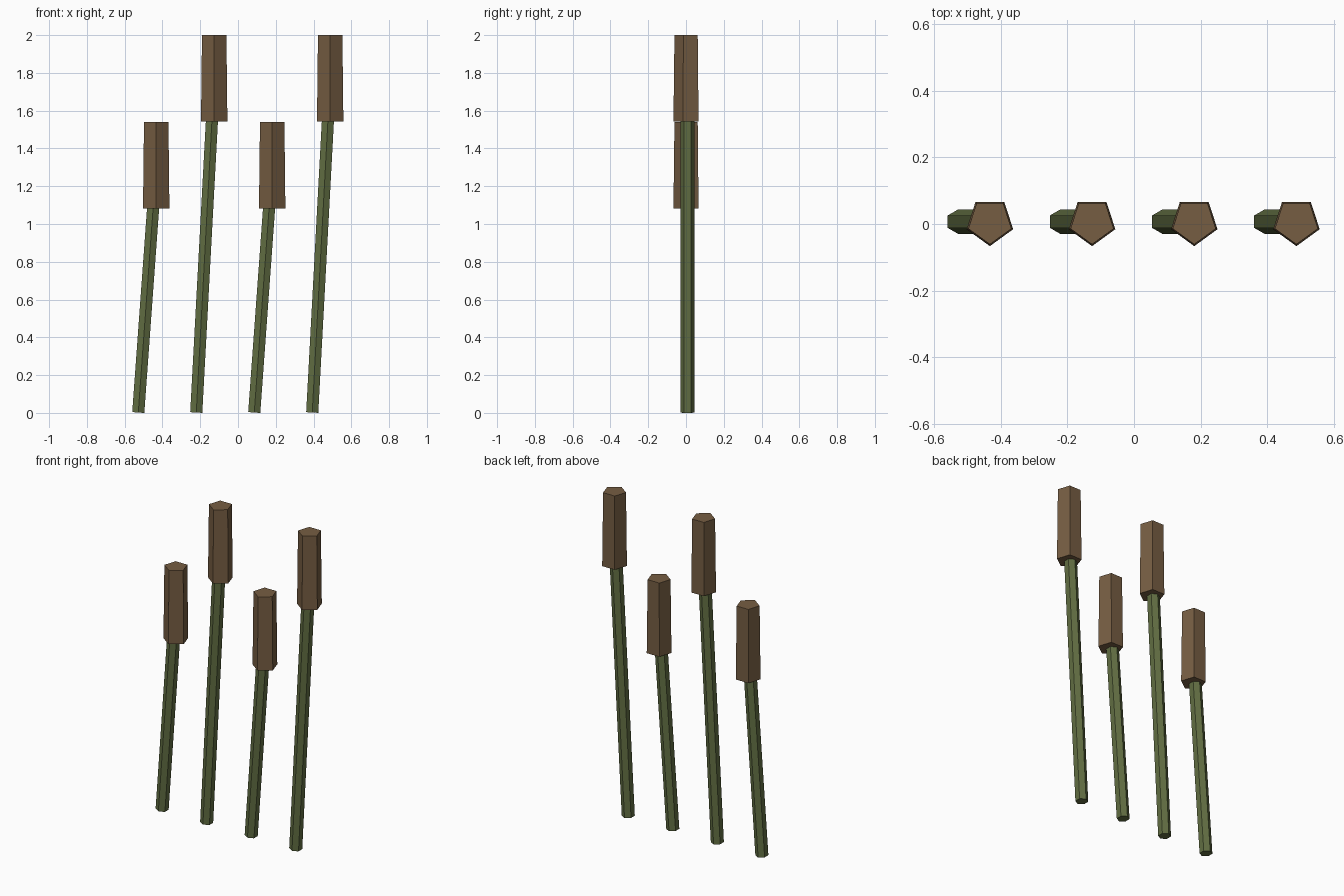
import bpy
import math
from mathutils import Vector

if "Cube" in bpy.data.objects:
    bpy.data.objects.remove(bpy.data.objects["Cube"])


def material(name, color):
    mat = bpy.data.materials.new(name)
    mat.diffuse_color = color
    mat.use_nodes = True
    mat.node_tree.nodes["Principled BSDF"].inputs["Base Color"].default_value = mat.diffuse_color
    return mat


green = material("stem_green", (0.12, 0.155, 0.055, 1))
brown = material("head_brown", (0.18, 0.11, 0.055, 1))

SPACING = 0.307
CENTER_Y = 0.007
HEAD_HEIGHT = 0.457


def prism(name, sides, r_bottom, r_top, start, end, spin, mat):
    """Flat-sided prism running from start to end."""
    axis = end - start
    bpy.ops.mesh.primitive_cone_add(
        vertices=sides, radius1=r_bottom, radius2=r_top, depth=axis.length,
        location=(start + end) / 2,
        rotation=(0, math.atan2(axis.x, axis.z), spin))
    obj = bpy.context.object
    obj.name = name
    obj.data.materials.append(mat)


for i in range(4):
    head_base = 1.543 if i % 2 else 1.083
    foot_x = -0.528 + i * SPACING
    head_x = foot_x + 0.095

    # leaning six-sided stem, ending inside the head
    prism(f"stem_{i + 1}", 6, 0.037, 0.037,
          Vector((foot_x, CENTER_Y, 0.002)),
          Vector((head_x, CENTER_Y, head_base + HEAD_HEIGHT / 2)), 0, green)

    # upright five-sided seed head with its point to the front
    prism(f"seed_head_{i + 1}", 5, 0.0735, 0.068,
          Vector((head_x, CENTER_Y, head_base)),
          Vector((head_x, CENTER_Y, head_base + HEAD_HEIGHT)), math.pi, brown)
